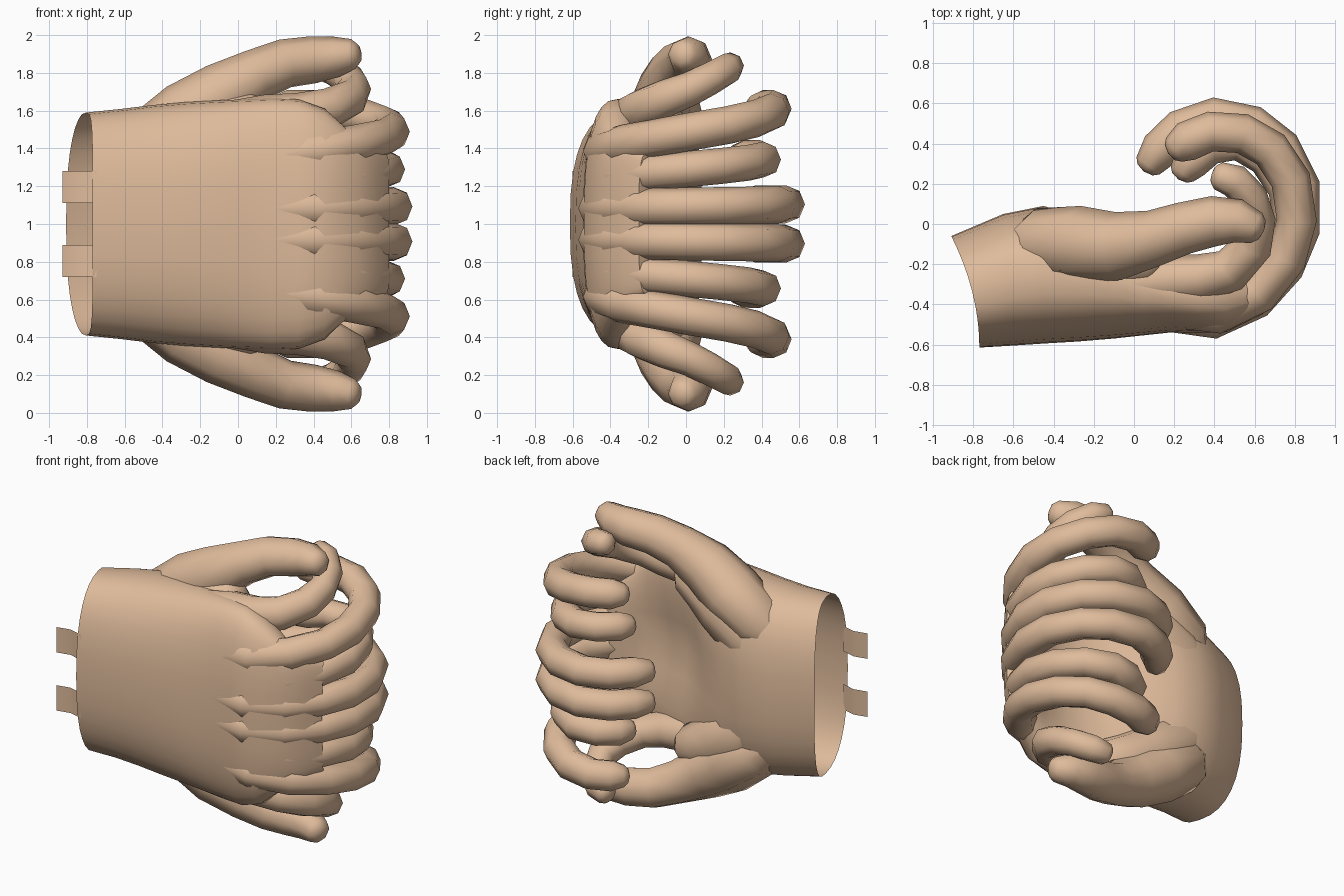
import bpy, bmesh, math
from mathutils import Vector

cube = bpy.data.objects.get("Cube")
if cube:
    bpy.data.objects.remove(cube, do_unlink=True)

skin = bpy.data.materials.new("tan_skin")
skin.use_nodes = True
tan = (0.74, 0.50, 0.33, 1)
skin.diffuse_color = tan
skin.node_tree.nodes["Principled BSDF"].inputs["Base Color"].default_value = tan


def loft(name, rings, cap_start=None, cap_end=None, mirrored=True):
    """Skin a list of equal rings; optional tip points close the ends."""
    bm = bmesh.new()
    loops = [[bm.verts.new(p) for p in ring] for ring in rings]
    n = len(loops[0])
    for a, b in zip(loops, loops[1:]):
        for i in range(n):
            j = (i + 1) % n
            bm.faces.new((a[i], a[j], b[j], b[i]))
    for tip, ring in ((cap_start, loops[0]), (cap_end, loops[-1])):
        if tip is not None:
            v = bm.verts.new(tip)
            for i in range(n):
                bm.faces.new((ring[i], ring[(i + 1) % n], v))
    bmesh.ops.recalc_face_normals(bm, faces=bm.faces)
    return finish(name, bm, mirrored)


def finish(name, bm, mirrored):
    mesh = bpy.data.meshes.new(name)
    bm.to_mesh(mesh)
    bm.free()
    mesh.materials.append(skin)
    obj = bpy.data.objects.new(name, mesh)
    obj.location.z = 1
    bpy.context.collection.objects.link(obj)
    if mirrored:
        mod = obj.modifiers.new("second_hand", 'MIRROR')
        mod.use_axis = (False, False, True)
        mod.use_mirror_merge = False
    bpy.ops.object.select_all(action='DESELECT')
    obj.select_set(True)
    bpy.context.view_layer.objects.active = obj
    bpy.ops.object.shade_smooth_by_angle(angle=math.radians(50))
    return obj


def digit(name, path, sides=8):
    """Tapered tube through (x, y, height from the middle, radius)."""
    pts = [Vector(p[:3]) for p in path]
    rings = []
    for i, p in enumerate(pts):
        t = (pts[min(i + 1, len(pts) - 1)] - pts[max(i - 1, 0)]).normalized()
        side = t.cross(Vector((0, 0, 1))).normalized()
        up = side.cross(t)
        r = path[i][3]
        rings.append([p + r * (math.cos(a) * side + math.sin(a) * up)
                      for a in (math.tau * k / sides for k in range(sides))])
    t = (pts[-1] - pts[-2]).normalized()
    tip = pts[-1] + t * path[-1][3] * 0.5
    rings.append([pts[-1] + t * path[-1][3] * 0.35 + (v - pts[-1]) * 0.65 for v in rings[-1]])
    return loft(name, rings, cap_start=pts[0], cap_end=tip)


def bent_finger(name, plan, z_base, z_tip, radius):
    """Curled finger: plan outline with the height easing from base to tip."""
    n = len(plan) - 1
    path = []
    for i, (x, y) in enumerate(plan):
        f = min(1, i / (n * 0.75))
        r = radius * (0.72 if i == n else 1.06 if i < 3 else 1)
        path.append((x, y, z_base + (z_tip - z_base) * f, r))
    return digit(name, path)


# Curled fingers
bent_finger("middle_finger", [(.1, -.42), (.4, -.465), (.6, -.37), (.75, -.21), (.825, -.03), (.825, .19),
            (.73, .38), (.59, .49), (.4, .53), (.23, .47), (.13, .37), (.07, .29)], .08, .105, .1)
bent_finger("index_finger", [(.12, -.4), (.42, -.44), (.62, -.34), (.76, -.17), (.81, .02), (.78, .22),
            (.68, .37), (.54, .45), (.38, .46), (.26, .41), (.2, .37)], .35, .61, .1)
bent_finger("ring_finger", [(.12, -.4), (.42, -.43), (.6, -.35), (.73, -.2), (.79, 0), (.76, .18),
            (.66, .33), (.52, .41), (.38, .39), (.28, .31), (.24, .25)], .22, .35, .095)
digit("little_finger", [(-.05, -.3, .53, .12), (.15, -.28, .56, .125), (.33, -.27, .575, .12),
                        (.48, -.23, .61, .11), (.59, -.11, .665, .1), (.615, .02, .715, .09),
                        (.58, .13, .77, .088), (.5, .215, .82, .085), (.42, .24, .84, .07)])

# Thumb and the fleshy mound at its base
digit("thumb", [(-.62, -.16, .3, .1), (-.46, -.1, .43, .18), (-.27, -.1, .57, .19), (-.08, -.11, .69, .17),
                (.1, -.07, .79, .14), (.25, -.02, .85, .13), (.4, .015, .87, .125),
                (.52, .015, .885, .108), (.61, -.02, .9, .08)])
digit("thumb_mound", [(-.6, -.14, .2, .16), (-.4, -.13, .33, .21), (-.2, -.14, .46, .2),
                      (-.04, -.16, .54, .17), (.1, -.17, .58, .13)])

# Palm and wrist: rounded sections
SEGMENTS = 32


def section(x, front, rear, half, hollow, slant=0, power=.8):
    """Ring across x; the rear is hollowed in the middle and slanted back."""
    ring = []
    for k in range(SEGMENTS):
        a = math.tau * k / SEGMENTS
        c, s = math.cos(a), math.sin(a)
        u = math.copysign(abs(c) ** power, c)
        w = math.copysign(abs(s) ** power, s)
        y = (front + rear) / 2 + u * (rear - front) / 2
        if u > 0:
            y -= hollow * u * (1 - abs(w))
        ring.append((x - slant * ((u + 1) / 2) ** 2, y, w * half))
    return ring


loft("palm_and_wrist", [
    section(-.77, -.615, -.06, .59, 0, .14),
    section(-.6, -.605, .05, .61, 0, .05),
    section(-.45, -.595, .09, .63, 0),
    section(-.28, -.585, .06, .645, .02),
    section(-.1, -.57, 0, .655, .06),
    section(.04, -.555, -.08, .66, .11),
    section(.18, -.54, -.14, .665, .14),
    section(.32, -.545, -.18, .66, .12),
    section(.46, -.54, -.2, .61, .1, 0, .75),
    section(.64, -.45, -.21, .46, .03, .1, .6),
    section(.74, -.35, -.19, .41, 0, .13, .6),
    section(.8, -.25, -.16, .37, 0, .12, .6),
], cap_end=(.74, -.18, 0), mirrored=False)

# Torn strips at the open wrist
bm = bmesh.new()
strip = [(-.75, -.6), (-.84, -.575), (-.93, -.595)]
rows = [[bm.verts.new((x, y, z)) for z in (.11, .28)] for x, y in strip]
for a, b in zip(rows, rows[1:]):
    bm.faces.new((a[0], a[1], b[1], b[0]))
finish("wrist_strip", bm, True)
